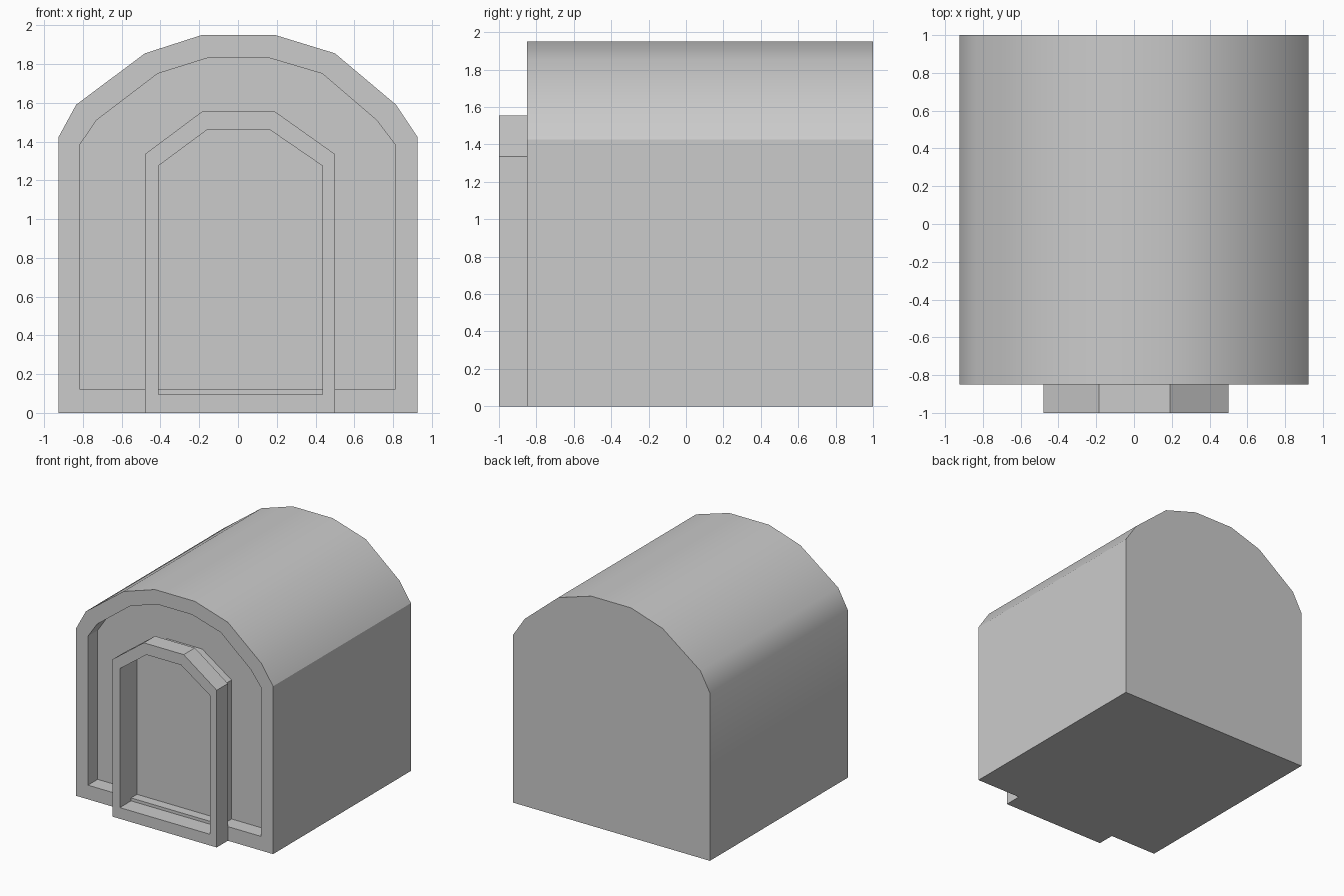
import bpy, bmesh, math

if "Cube" in bpy.data.objects:
    bpy.data.objects.remove(bpy.data.objects["Cube"])


def loft(name, rings):
    """Bridge equal-length (profile, y) rings in order and cap both ends."""
    bm = bmesh.new()
    loops = [[bm.verts.new((x, y, z)) for x, z in prof] for prof, y in rings]
    n = len(loops[0])
    for a, b in zip(loops, loops[1:]):
        for i in range(n):
            j = (i + 1) % n
            bm.faces.new((a[i], a[j], b[j], b[i]))
    bm.faces.new(loops[0])
    bm.faces.new(loops[-1])
    bmesh.ops.recalc_face_normals(bm, faces=bm.faces[:])
    mesh = bpy.data.meshes.new(name)
    bm.to_mesh(mesh)
    bm.free()
    obj = bpy.data.objects.new(name, mesh)
    bpy.context.collection.objects.link(obj)
    bpy.ops.object.select_all(action='DESELECT')
    obj.select_set(True)
    bpy.context.view_layer.objects.active = obj
    bpy.ops.object.shade_smooth_by_angle(angle=math.radians(30))
    return obj


# Barrel-roofed body with a recessed front wall
outer = [(-.925, 0), (-.925, 1.425), (-.835, 1.59), (-.48, 1.855), (-.185, 1.95),
         (.19, 1.95), (.50, 1.855), (.815, 1.59), (.925, 1.425), (.925, 0)]
recess = [(-.815, .12), (-.815, 1.385), (-.73, 1.51), (-.415, 1.75), (-.16, 1.83),
          (.165, 1.83), (.435, 1.75), (.715, 1.51), (.81, 1.385), (.81, .12)]
loft("body", [(outer, 1), (outer, -.85), (recess, -.85), (recess, -.72)])

# Projecting door surround, with the door panel set back inside it
surround = [(-.48, 0), (-.48, 1.335), (-.185, 1.555), (.19, 1.555), (.50, 1.335), (.50, 0)]
opening = [(-.41, .095), (-.41, 1.275), (-.16, 1.46), (.165, 1.46), (.435, 1.275), (.435, .095)]
lining = [(x * 1.02, z * 1.02) for x, z in opening]
loft("door_frame", [(lining, -.715), (lining, -.85), (surround, -.85), (surround, -1),
                    (opening, -1), (opening, -.77)])
